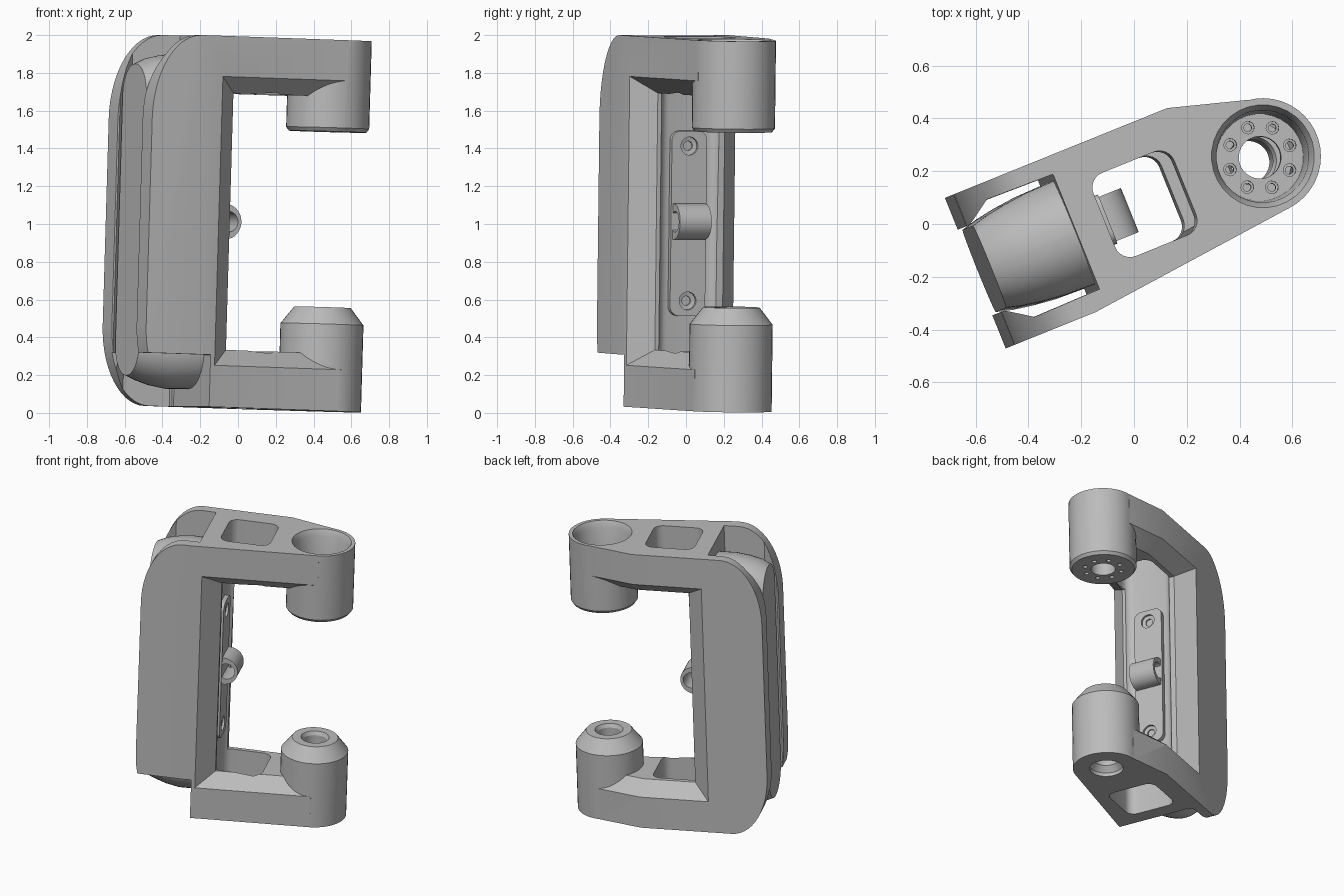
import bpy, bmesh, math
from mathutils import Matrix, Vector

if "Cube" in bpy.data.objects:
    bpy.data.objects.remove(bpy.data.objects["Cube"], do_unlink=True)

# Bracket is turned about z and leans slightly along its arms
PLACE = (Matrix.Translation((0, 0, 1)) @ Matrix.Rotation(math.radians(22), 4, 'Z')
         @ Matrix.Rotation(math.radians(1.8), 4, 'Y') @ Matrix.Translation((0, 0.055, 0)))

grey = bpy.data.materials.new("plain_grey")
grey.use_nodes = True
grey.diffuse_color = (0.5, 0.5, 0.5, 1)
grey.node_tree.nodes["Principled BSDF"].inputs["Base Color"].default_value = (0.5, 0.5, 0.5, 1)


def loft(name, rings):
    """Closed solid through rings of equal point count."""
    bm = bmesh.new()
    loops = [[bm.verts.new(PLACE @ Vector(p)) for p in ring] for ring in rings]
    n = len(loops[0])
    for a, b in zip(loops, loops[1:]):
        for i in range(n):
            j = (i + 1) % n
            bm.faces.new((a[i], a[j], b[j], b[i]))
    bm.faces.new(loops[0])
    bm.faces.new(loops[-1])
    bmesh.ops.recalc_face_normals(bm, faces=bm.faces)
    mesh = bpy.data.meshes.new(name)
    bm.to_mesh(mesh)
    bm.free()
    mesh.materials.append(grey)
    obj = bpy.data.objects.new(name, mesh)
    bpy.context.collection.objects.link(obj)
    return obj


def lathe(name, profile, axis, centre, n=40):
    """Solid of revolution: profile of (radius, height), axis 0, 1 or 2."""
    rings = []
    for r, h in profile:
        ring = []
        for i in range(n):
            a = math.tau * (i + 0.5) / n
            p = [centre[0] + r * math.cos(a), centre[1] + r * math.sin(a)]
            p.insert(axis, h)
            ring.append(p)
        rings.append(ring)
    return loft(name, rings)


def prism(name, outline, axis, lo, hi):
    rings = []
    for h in (lo, hi):
        rings.append([(*p[:axis], h, *p[axis:]) for p in outline])
    return loft(name, rings)


def rounded(a0, a1, b0, b1, r, steps=6):
    pts = []
    corners = ((a1 - r, b1 - r), (a0 + r, b1 - r), (a0 + r, b0 + r), (a1 - r, b0 + r))
    for k, (a, b) in enumerate(corners):
        for i in range(steps + 1):
            t = math.pi / 2 * (k + i / steps)
            pts.append((a + r * math.cos(t), b + r * math.sin(t)))
    return pts


def combine(target, other, operation):
    mod = target.modifiers.new(operation, 'BOOLEAN')
    mod.operation, mod.solver, mod.object = operation, 'EXACT', other
    with bpy.context.temp_override(object=target, active_object=target):
        bpy.ops.object.modifier_apply(modifier=mod.name)
    bpy.data.objects.remove(other, do_unlink=True)


# Frame: side profile with big rounded outer corners, trimmed to the tapering plan
TOP, BOTTOM = 0.99, -0.975
profile = [(0.55, BOTTOM), (0.55, TOP)]
for i in range(15):
    t = math.pi / 2 * (1 + i / 14)
    profile.append((-0.34 + 0.27 * math.cos(t), 0.54 + 0.45 * math.sin(t)))
for i in range(15):
    t = math.pi / 2 * (2 + i / 14)
    profile.append((-0.36 + 0.25 * math.cos(t), -0.555 + 0.42 * math.sin(t)))
frame = prism("c_frame", profile, 1, -0.6, 0.6)


def front(u):
    return -0.31 + 0.11 * max(0, u + 0.29)


def back(u):
    return 0.305 - 0.29 * max(0, u - 0.25)


plan = [(u, front(u)) for u in (-0.8, -0.29, 0.7)] + [(u, back(u)) for u in (0.7, 0.25, -0.8)]
combine(frame, prism("plan_trim", plan, 2, -1.2, 1.2), 'INTERSECT')


# Mouth of the C, with bevelled edges on both sides
def mouth_ring(t, side):
    u0, lo, hi = -0.1 - 0.11 * t, -0.67 - 0.085 * t, 0.69 + 0.085 * t
    outline = [(u0, lo), (u0, hi), (0.25, hi), (0.75, hi), (0.75, lo), (0.25, lo)]
    return [(u, side(u, t), w) for u, w in outline]


def front_level(u, t):
    return front(u) + 0.105 * (1 - t)


def back_level(u, t):
    return back(u) - 0.105 * (1 - t)


mouth = [mouth_ring(1.1, lambda u, t: -0.6), mouth_ring(1.1, front_level),
         mouth_ring(0, front_level), mouth_ring(0, back_level),
         mouth_ring(1.1, back_level), mouth_ring(1.1, lambda u, t: 0.6)]
combine(frame, loft("mouth_cutter", mouth), 'DIFFERENCE')

# Window through both arms, rear slot for the pad, and the cut-short front cheek
combine(frame, prism("window_cutter", rounded(-0.13, 0.2, -0.17, 0.17, 0.06), 2, -1.2, 1.2), 'DIFFERENCE')
half = [(-0.8, 0.175), (-0.6, 0.175), (-0.51, 0.24), (-0.245, 0.235)]
slot = half + [(u, -v) for u, v in reversed(half)]
combine(frame, prism("slot_cutter", slot, 2, -1.2, 1.2), 'DIFFERENCE')
notch = [(-0.8, -0.5), (-0.235, -0.5), (-0.235, 0.2), (-0.8, 0.2)]
combine(frame, prism("cheek_cutter", notch, 2, -1.2, -0.7), 'DIFFERENCE')

# Round hubs at the arm ends
HUB = (0.518, 0)
upper = [(0.205, 0.505), (0.22, 0.525), (0.22, TOP)]
lower = [(0.22, BOTTOM), (0.22, -0.515), (0.15, -0.425)]
for name, shape in (("upper_hub", upper), ("lower_hub", lower)):
    combine(frame, lathe(name, shape, 2, HUB), 'UNION')

# Bores and the ring of screw holes
upper_bore = [(0.08, 0.4), (0.08, 0.6), (0.165, 0.6), (0.175, 0.95), (0.2, 1.0)]
lower_bore = [(0.11, -1.1), (0.11, -0.95), (0.08, -0.91), (0.08, -0.45), (0.1, -0.41)]
for name, shape in (("upper_bore", upper_bore), ("lower_bore", lower_bore)):
    combine(frame, lathe(name, shape, 2, HUB, 32), 'DIFFERENCE')
for i in range(8):
    a = math.tau * i / 8
    spot = (HUB[0] + 0.122 * math.cos(a), 0.122 * math.sin(a))
    hole = [(0.015, 0.4), (0.015, 0.57), (0.024, 0.57), (0.024, 0.7)]
    combine(frame, lathe("screw_hole", hole, 2, spot, 12), 'DIFFERENCE')

# Long rounded grip pad sitting in the rear slot
rings = []
for u, r, lo, hi in ((-0.59, 0.168, -0.82, 0.83), (-0.53, 0.184, -0.845, 0.86), (-0.45, 0.198, -0.87, 0.88),
                     (-0.36, 0.208, -0.885, 0.892), (-0.23, 0.212, -0.88, 0.89)):
    rings.append([(u, v, w) for v, w in rounded(-r, r, lo, hi, r - 0.005, 10)])
pad = loft("grip_pad", rings)

# Screwed plate with a small barrel clip on the inner face of the post
plate = prism("clip_plate", rounded(-0.1, 0.1, -0.49, 0.49, 0.05), 0, -0.14, -0.1)
for w in (-0.41, 0.41):
    sink = [(0.025, -0.2), (0.025, -0.12), (0.048, -0.115), (0.048, -0.05)]
    combine(plate, lathe("plate_hole", sink, 0, (0, w), 20), 'DIFFERENCE')
clip = lathe("barrel_clip", [(0.095, -0.09), (0.095, 0.09)], 1, (-0.09, 0.01), 32)
combine(clip, lathe("clip_hole", [(0.055, -0.2), (0.055, 0.2)], 1, (-0.07, 0.01), 24), 'DIFFERENCE')

# Smooth the round surfaces, keep edges crisp
bpy.ops.object.select_all(action='DESELECT')
for obj in (frame, pad, plate, clip):
    obj.select_set(True)
bpy.context.view_layer.objects.active = frame
bpy.ops.object.shade_smooth_by_angle(angle=math.radians(25))
